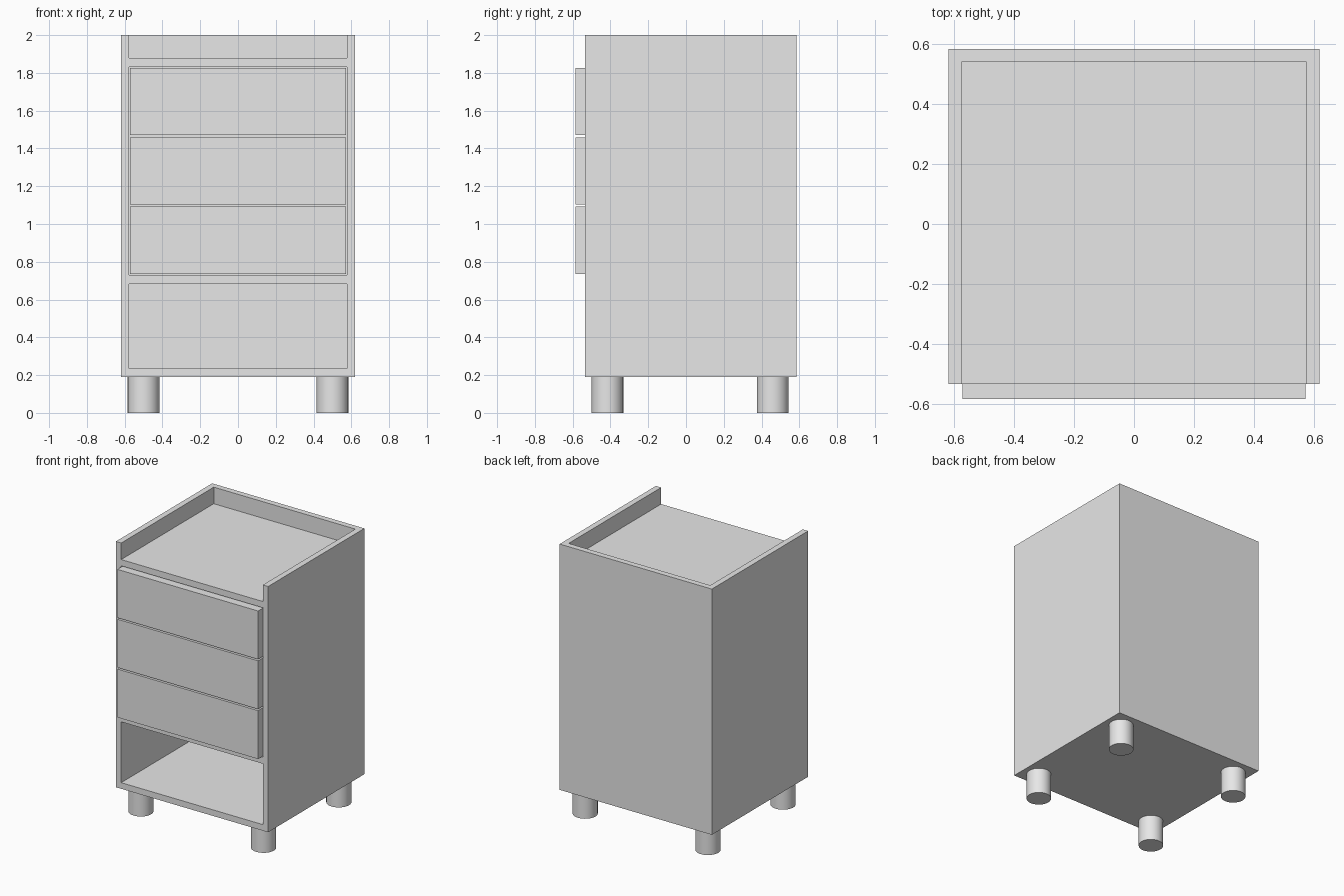
import bpy
import bmesh
from mathutils import Matrix, Vector

default = bpy.data.objects.get("Cube")
if default:
    bpy.data.objects.remove(default, do_unlink=True)

grey = bpy.data.materials.new("plain_grey")
grey.use_nodes = True
grey.diffuse_color = (0.8, 0.8, 0.8, 1)
grey.node_tree.nodes["Principled BSDF"].inputs["Base Color"].default_value = grey.diffuse_color


def finish(name, bm):
    mesh = bpy.data.meshes.new(name)
    bm.to_mesh(mesh)
    bm.free()
    mesh.materials.append(grey)
    obj = bpy.data.objects.new(name, mesh)
    bpy.context.collection.objects.link(obj)
    return obj


def box(name, low, high):
    low, high = Vector(low), Vector(high)
    bm = bmesh.new()
    bmesh.ops.create_cube(bm, size=1, matrix=Matrix.LocRotScale(
        (low + high) / 2, None, high - low))
    return finish(name, bm)


HALF, FRONT, BACK = 0.62, -0.535, 0.585
BASE, TOP, WALL = 0.19, 2.0, 0.043
INNER = HALF - WALL

# Carcass: one solid with the tray, drawer bay and lower shelf hollowed out
carcass = box("carcass", (-HALF, FRONT, BASE), (HALF, BACK, TOP))
hollows = {
    "tray_cutter": (1.878, TOP + 0.1),
    "drawer_bay_cutter": (0.731, 1.832),
    "lower_shelf_cutter": (0.235, 0.683),
}
cutters = []
for name, (low, high) in hollows.items():
    cutter = box(name, (-INNER, FRONT - 0.1, low), (INNER, BACK - WALL, high))
    cutter.hide_render = True
    cutters.append(cutter)
    cut = carcass.modifiers.new(name, 'BOOLEAN')
    cut.operation = 'DIFFERENCE'
    cut.solver = 'EXACT'
    cut.object = cutter

# Bake the cuts and discard the cutters
bpy.context.view_layer.update()
graph = bpy.context.evaluated_depsgraph_get()
carved = bpy.data.meshes.new_from_object(carcass.evaluated_get(graph))
carcass.modifiers.clear()
carcass.data = carved
for cutter in cutters:
    bpy.data.objects.remove(cutter, do_unlink=True)

# Three drawers standing proud of the front
for i, name in enumerate(("bottom_drawer", "middle_drawer", "top_drawer")):
    z = 0.736 + i * 0.367
    box(name, (-0.573, -0.585, z), (0.573, 0.49, z + 0.356))

# Four round legs
for depth, y in (("front", -0.416), ("back", 0.459)):
    for side, x in (("left", 0.5), ("right", -0.5)):
        bm = bmesh.new()
        bmesh.ops.create_cone(bm, cap_ends=True, segments=32, radius1=0.084,
                              radius2=0.084, depth=BASE,
                              matrix=Matrix.Translation((x, y, BASE / 2)))
        for face in bm.faces:
            face.smooth = len(face.verts) == 4
        for edge in bm.edges:
            edge.smooth = all(f.smooth for f in edge.link_faces)
        finish(f"{depth}_{side}_leg", bm)
